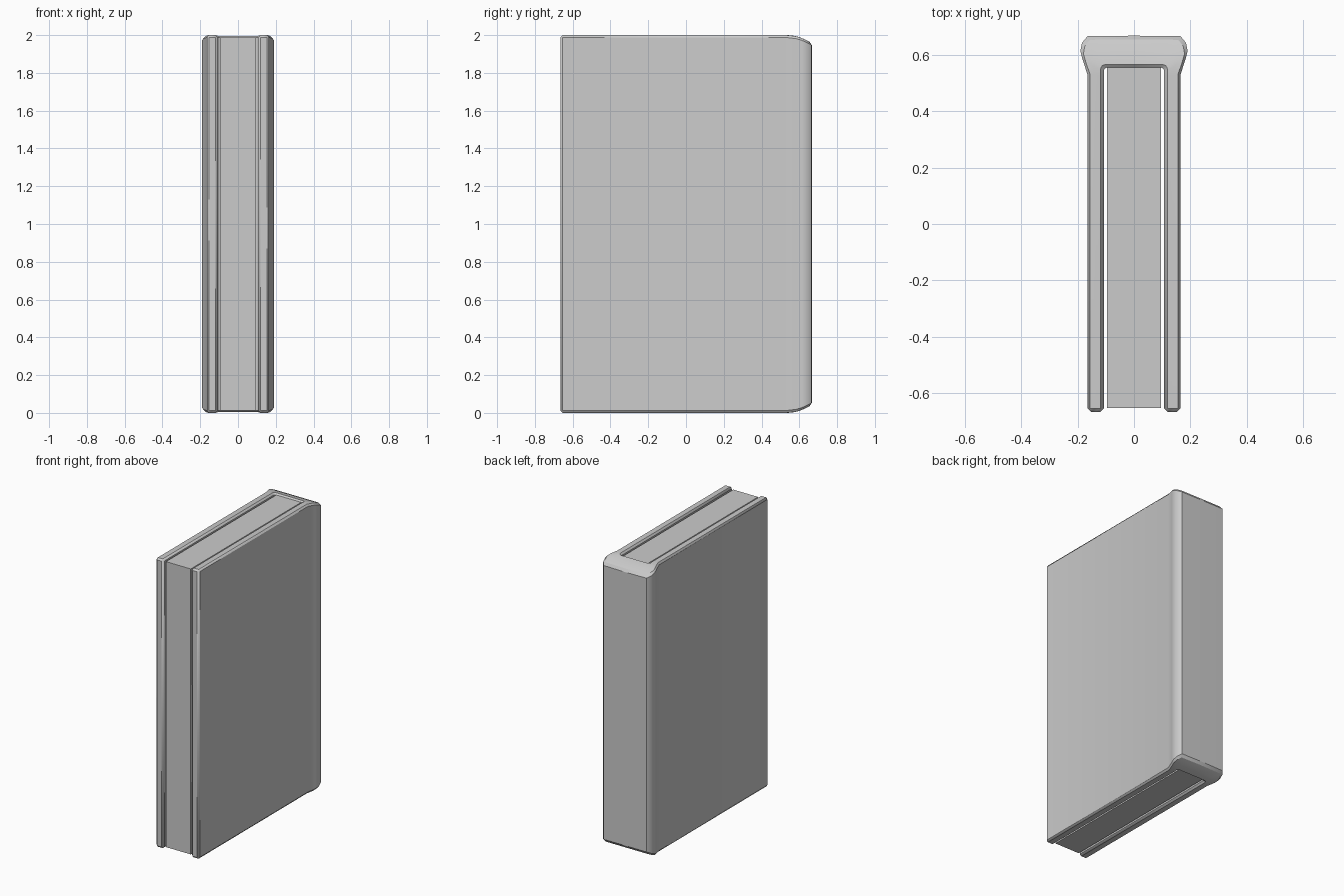
import bpy, bmesh

if "Cube" in bpy.data.objects:
    bpy.data.objects.remove(bpy.data.objects["Cube"])

H = 2.0


def make_object(name, bm):
    bmesh.ops.remove_doubles(bm, verts=bm.verts, dist=0.0005)
    bmesh.ops.recalc_face_normals(bm, faces=bm.faces)
    me = bpy.data.meshes.new(name)
    bm.to_mesh(me)
    bm.free()
    ob = bpy.data.objects.new(name, me)
    bpy.context.collection.objects.link(ob)
    return ob


def end_drop(y):
    # how far the ends of the spine round off towards the back
    t = max(0.0, (y - 0.53) / 0.137)
    return 0.042 * t ** 2


# Cover: U-shaped cross-section as inner/outer pairs, mirrored across x
outer = [(.165, -.665), (.165, .53), (.183, .585), (.19, .612), (.184, .642), (.165, .665), (0, .667)]
inner = [(.107, -.665), (.107, .525), (.107, .538), (.107, .545), (.103, .551), (.095, .554), (0, .554)]
pairs = list(zip(outer, inner))
pairs += [((-o[0], o[1]), (-i[0], i[1])) for o, i in reversed(pairs[:-1])]

bm = bmesh.new()
rows = []
for o, i in pairs:
    mid = ((o[0] + i[0]) / 2, (o[1] + i[1]) / 2)
    top = [bm.verts.new((x, y, H - end_drop(y))) for x, y in (o, mid, i)]
    bottom = [bm.verts.new((x, y, end_drop(y))) for x, y in (i, mid, o)]
    rows.append(top + bottom)
for a, b in zip(rows, rows[1:]):
    for k in range(6):
        n = (k + 1) % 6
        bm.faces.new((a[k], a[n], b[n], b[k]))
bm.faces.new(rows[0])
bm.faces.new(rows[-1])
cover = make_object("cover", bm)

# Chamfered cover edges
bevel = cover.modifiers.new("edge_chamfer", 'BEVEL')
bevel.width = 0.012
bevel.segments = 1
bevel.limit_method = 'ANGLE'
bevel.angle_limit = 0.9

# Page block tucked into the spine
bm = bmesh.new()
bmesh.ops.create_cube(bm, size=1)
for v in bm.verts:
    v.co = (v.co.x * 0.19, v.co.y * 1.21 - 0.047, v.co.z * 1.974 + H / 2)
pages = make_object("pages", bm)

# Smooth the spine while keeping crisp cover edges
bpy.ops.object.select_all(action='DESELECT')
cover.select_set(True)
bpy.context.view_layer.objects.active = cover
bpy.ops.object.shade_smooth_by_angle(angle=0.65)
